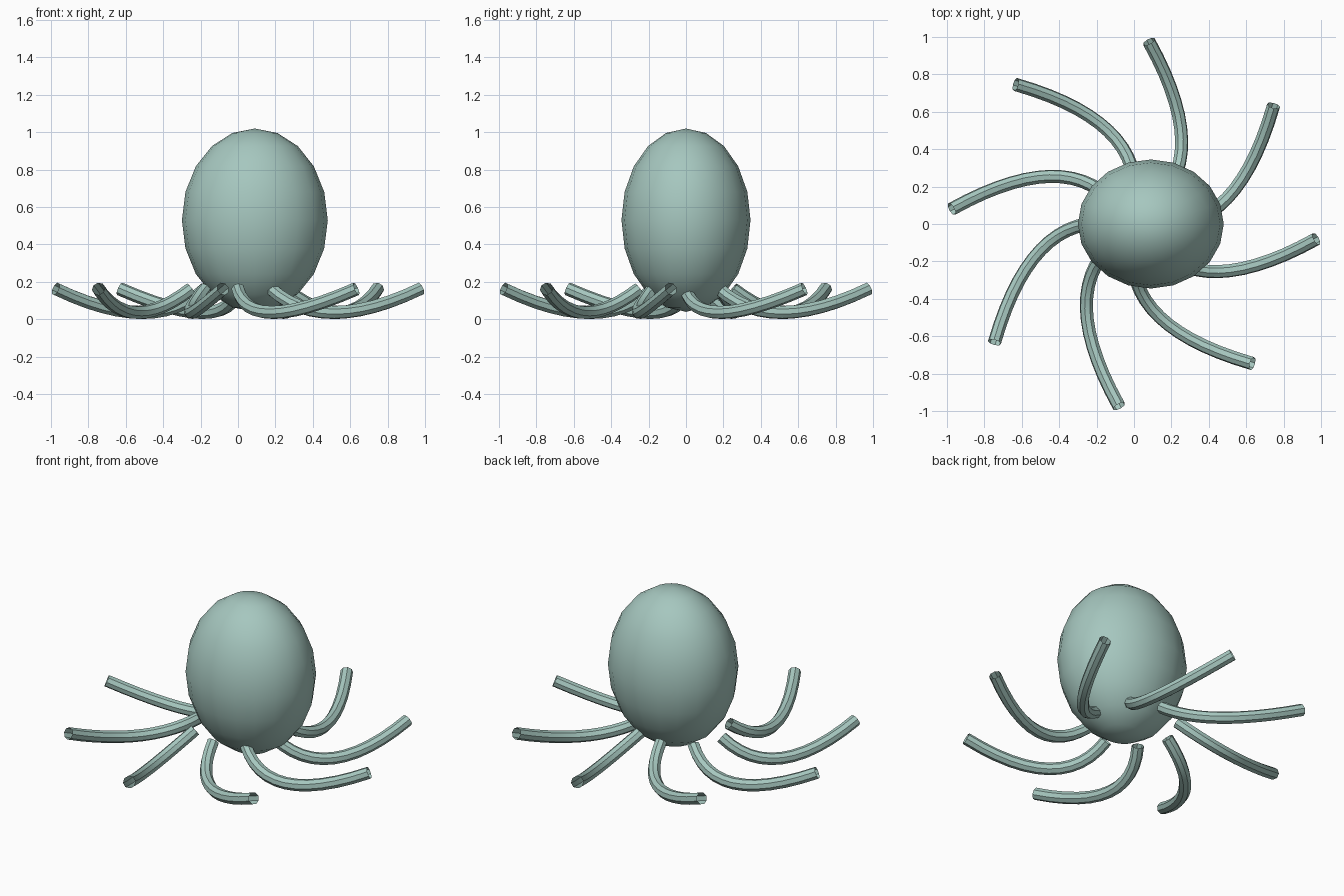
import bpy
import math
from mathutils import Matrix, Vector

default_cube = bpy.data.objects.get("Cube")
if default_cube:
    bpy.data.objects.remove(default_cube, do_unlink=True)

# Single skin colour
skin = bpy.data.materials.new("pale_sea_green")
skin.use_nodes = True
COLOUR = (0.38, 0.57, 0.52, 1.0)
skin.diffuse_color = COLOUR
skin.node_tree.nodes["Principled BSDF"].inputs["Base Color"].default_value = COLOUR


def smooth(obj, angle):
    bpy.ops.object.select_all(action='DESELECT')
    obj.select_set(True)
    bpy.context.view_layer.objects.active = obj
    bpy.ops.object.shade_smooth_by_angle(angle=math.radians(angle))


# Egg-shaped body
bpy.ops.mesh.primitive_uv_sphere_add(segments=20, ring_count=10, radius=1)
body = bpy.context.object
body.name = "body"
body.data.transform(Matrix.Translation((0.09, 0, 0.53)) @ Matrix.Diagonal((0.39, 0.345, 0.49, 1)))
body.data.materials.append(skin)
smooth(body, 40)

# Curved path of one tentacle, from a quadratic bend to a cubic handle pair
start, bend, tip = Vector((0.25, 0, 0.163)), Vector((0.58, 0.055, -0.09)), Vector((0.746, 0.633, 0.163))
path = bpy.data.curves.new("tentacle_path", 'CURVE')
path.dimensions = '3D'
path.resolution_u = 12
path.bevel_depth = 0.036
path.bevel_resolution = 2
spline = path.splines.new('BEZIER')
spline.bezier_points.add(1)
for point, end in zip(spline.bezier_points, (start, tip)):
    handle = end.lerp(bend, 2 / 3)
    point.handle_left_type = point.handle_right_type = 'FREE'
    point.co = end
    point.handle_left = handle if end is tip else 2 * end - handle
    point.handle_right = handle if end is start else 2 * end - handle

# Open-ended tube mesh from the path
guide = bpy.data.objects.new("tentacle_guide", path)
bpy.context.collection.objects.link(guide)
bpy.context.view_layer.update()
tube = bpy.data.meshes.new_from_object(guide.evaluated_get(bpy.context.evaluated_depsgraph_get()))
bpy.data.objects.remove(guide, do_unlink=True)
tube.materials.clear()
tube.materials.append(skin)

# Eight tentacles swirling round the centre
for i in range(8):
    arm = bpy.data.objects.new(f"tentacle_{i + 1}", tube.copy())
    arm.data.transform(Matrix.Rotation(i * math.tau / 8, 4, 'Z'))
    bpy.context.collection.objects.link(arm)
    smooth(arm, 30)
